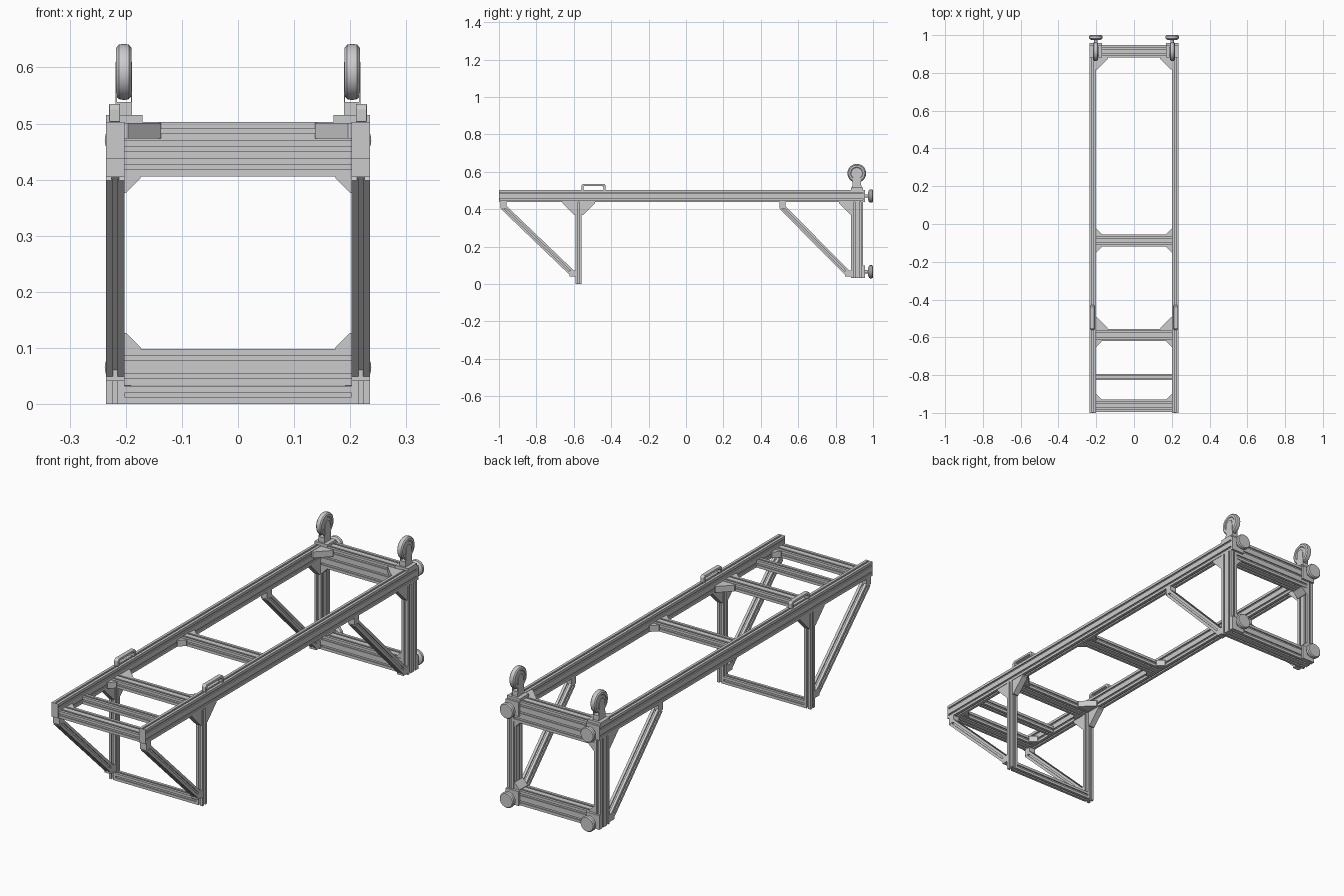
import bpy, bmesh, math
from mathutils import Vector

if "Cube" in bpy.data.objects:
    bpy.data.objects.remove(bpy.data.objects["Cube"])

M = 0.0325            # extrusion module
XI, XO = 0.2025, 0.235  # inner / outer face of the side frames
XC = (XI + XO) / 2


def finish(name, bm, mirror=True, bevel=0.0, smooth=False):
    bmesh.ops.remove_doubles(bm, verts=bm.verts, dist=1e-6)
    bmesh.ops.recalc_face_normals(bm, faces=bm.faces)
    me = bpy.data.meshes.new(name)
    bm.to_mesh(me)
    bm.free()
    ob = bpy.data.objects.new(name, me)
    bpy.context.collection.objects.link(ob)
    if smooth:
        bpy.context.view_layer.objects.active = ob
        ob.select_set(True)
        bpy.ops.object.shade_smooth_by_angle(angle=math.radians(35))
        ob.select_set(False)
    if bevel:
        mod = ob.modifiers.new("bevel", 'BEVEL')
        mod.width, mod.segments = bevel, 2
    if mirror:
        ob.modifiers.new("mirror", 'MIRROR').use_axis = (True, False, False)
    return ob


def sweep(name, ring0, ring1, **kw):
    bm = bmesh.new()
    a = [bm.verts.new(p) for p in ring0]
    b = [bm.verts.new(p) for p in ring1]
    bm.faces.new(a)
    bm.faces.new(b[::-1])
    for i in range(len(a)):
        j = (i + 1) % len(a)
        bm.faces.new((a[i], a[j], b[j], b[i]))
    return finish(name, bm, **kw)


def prism(name, axis, pts, lo, hi, **kw):
    def place(t):
        return [{'x': (t, u, v), 'y': (u, t, v), 'z': (u, v, t)}[axis] for u, v in pts]
    return sweep(name, place(lo), place(hi), **kw)


def box(name, x, y, z, **kw):
    return prism(name, 'x', [(y[0], z[0]), (y[1], z[0]), (y[1], z[1]), (y[0], z[1])], *x, **kw)


def slot_profile(nu, nv):
    # rectangle of nu x nv modules with a T-slot per module on every side
    pts = []
    for k, (n, m) in enumerate([(nu, nv), (nv, nu)] * 2):
        d = [(1, 0), (0, 1), (-1, 0), (0, -1)][k]
        loc = [(-n * M / 2, 0)]
        for i in range(n):
            c = (i + 0.5 - n / 2) * M
            loc += [(c + s, q) for s, q in [(-.004, 0), (-.004, .003), (-.0065, .003), (-.0065, .0085),
                                            (.0065, .0085), (.0065, .003), (.004, .003), (.004, 0)]]
        for t, q in loc:
            h = q - m * M / 2
            pts.append((t * d[0] - h * d[1], t * d[1] + h * d[0]))
    return pts


def extrusion(name, a, b, u, nu=1, nv=1, **kw):
    a, b, u = Vector(a), Vector(b), Vector(u)
    v = (b - a).normalized().cross(u)
    prof = slot_profile(nu, nv)
    return sweep(name, [a + u * p + v * q for p, q in prof], [b + u * p + v * q for p, q in prof], **kw)


def gusset(name, axis, c, d, s, mid, w):
    # corner bracket: right triangle with blunted tips
    pts = [(0, 0), (s, 0), (s, .1 * s), (.1 * s, s), (0, s)]
    prism(name, axis, [(c[0] + d[0] * p, c[1] + d[1] * q) for p, q in pts], mid - w / 2, mid + w / 2)


def lathe_y(name, pts, x, z, **kw):
    bm = bmesh.new()
    vs = [bm.verts.new((x + r, y, z)) for y, r in pts]
    es = [bm.edges.new(e) for e in zip(vs, vs[1:])]
    bmesh.ops.spin(bm, geom=vs + es, cent=(x, 0, z), axis=(0, 1, 0), angle=2 * math.pi, steps=32)
    return finish(name, bm, smooth=True, **kw)


Y0, Y1 = 0.8825, 0.9475  # rear post depth
YP = (Y0 + Y1) / 2
TOP, LOW = 0.503, 0.438

# side rails with front end caps
extrusion("side_rail", (XC, -.994, .4705), (XC, Y1, .4705), (1, 0, 0), 1, 2)
box("rail_end_cap", (XI, XO), (-1, -.994), (LOW, TOP))

# front legs and rear posts
extrusion("front_leg", (XC, -.574, 0), (XC, -.574, LOW), (1, 0, 0))
extrusion("rear_post", (XC, YP, .033), (XC, YP, LOW), (1, 0, 0), 1, 2)

# cross members
for name, y, z, nu, nv in [("front_crossbar", -.9625, .454, 2, 1), ("slim_crossbar", -.81, .454, 1, 1),
                           ("leg_crossbar", -.5875, .454, 2, 1), ("middle_crossbar", -.0875, .454, 2, 1),
                           ("leg_foot_crossbar", -.574, M / 2, 1, 1), ("rear_top_crossbar", YP, .45425, 2, 3),
                           ("rear_bottom_crossbar", YP, .0655, 2, 2)]:
    extrusion(name, (-XI, y, z), (XI, y, z), (0, 1, 0), nu, nv, mirror=False)

# diagonal braces with end connectors
for name, yt, yb in [("front_brace", -.975, -.606), ("rear_brace", .515, .866)]:
    extrusion(name, (XC, yt, .41), (XC, yb, .056), (1, 0, 0))
    h = M / 2
    box(name + "_top_connector", (XI, XO), (yt - h, yt + h), (.405, LOW))
    box(name + "_bottom_connector", (XI, XO), (yb - h, yb + h), (.041, .073))

# brackets between legs and rails
gusset("leg_bracket_back", 'x', (-.5575, LOW), (1, -1), .07, XC, .028)
gusset("leg_bracket_front", 'x', (-.59, LOW), (-1, -1), .07, XC, .028)
gusset("post_bracket", 'x', (Y0, LOW), (-1, -1), .065, XC, .028)

# flat brackets between crossbars and rails
for y, d, s, z in [(-.93, 1, .03, .454), (-.62, -1, .03, .454), (-.555, 1, .062, .454),
                   (-.12, -1, .03, .454), (-.055, 1, .03, .454), (Y0, -1, .065, .487)]:
    gusset("crossbar_bracket", 'z', (XI, y), (-1, d), s, z, .028)

# brackets inside the rear frame
gusset("rear_upper_bracket", 'y', (XI, .4055), (-1, -1), .029, YP, .06)
gusset("rear_lower_bracket", 'y', (XI, .098), (-1, 1), .029, YP, .06)

# carry handles
prism("handle", 'x', [(-.56, TOP), (-.56, .527), (-.552, .535), (-.438, .535), (-.43, .527), (-.43, TOP),
                      (-.442, TOP), (-.442, .519), (-.446, .524), (-.544, .524), (-.548, .519), (-.548, TOP)],
      .21, .23, bevel=.002)

# levelling feet with mounting plates on the rear
for name, z in [("upper", .4705), ("lower", .0655)]:
    box(name + "_foot_plate", (.17, XO), (Y1, .957), (z - M, z + M))
    lathe_y(name + "_levelling_foot", [(.95, 0), (.95, .009), (.974, .009), (.974, .022), (.978, .031), (.983, .035),
                                       (.995, .035), (1, .031), (1, 0)], XI, z)

# castors on the rear top
WX, WY, WZ = .2035, .913, .592
box("castor_plate", (.17, XO), (Y0, Y1), (TOP, .515))
box("castor_neck", (WX - .0145, WX + .0145), (.89, .936), (.515, .538))
fork = [(.888, .515), (.938, .515)] + [(WY + .018 * math.cos(math.pi * i / 8), WZ + .018 * math.sin(math.pi * i / 8))
                                       for i in range(9)]
for side in (-1, 1):
    prism("castor_fork", 'x', fork, WX + side * .0125, WX + side * .0148)
bm = bmesh.new()
vs = [bm.verts.new((WX + x, WY, WZ + r)) for x, r in
      [(-.011, 0), (-.011, .03), (-.0135, .033), (-.0135, .043), (-.009, .0485), (0, .05),
       (.009, .0485), (.0135, .043), (.0135, .033), (.011, .03), (.011, 0)]]
es = [bm.edges.new(e) for e in zip(vs, vs[1:])]
bmesh.ops.spin(bm, geom=vs + es, cent=(WX, WY, WZ), axis=(1, 0, 0), angle=2 * math.pi, steps=40)
finish("castor_wheel", bm, smooth=True)
